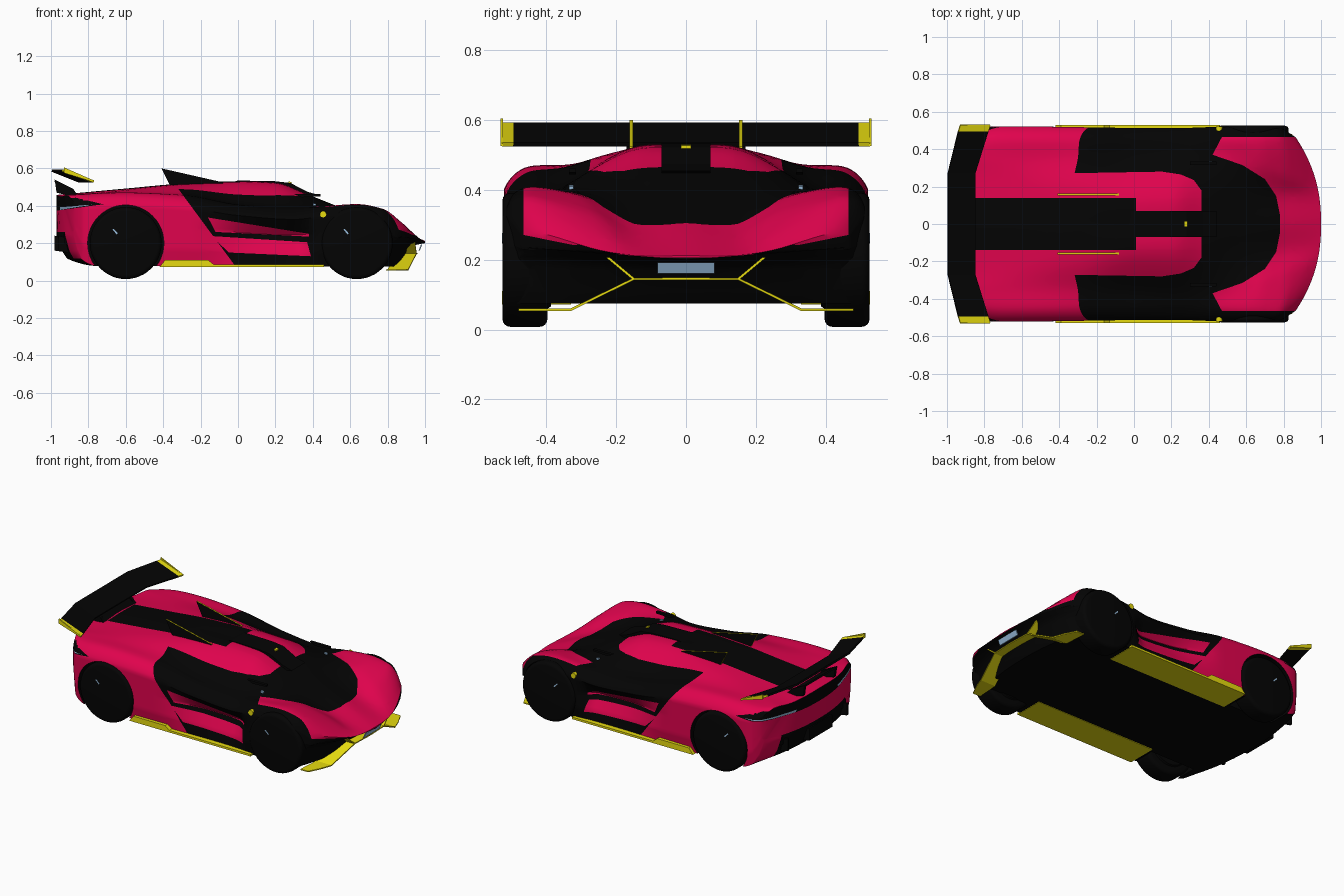
import bpy, bmesh, math
from mathutils import Vector

if "Cube" in bpy.data.objects:
    bpy.data.objects.remove(bpy.data.objects["Cube"])


def material(name, r, g, b):
    m = bpy.data.materials.new(name)
    m.use_nodes = True
    m.diffuse_color = (r, g, b, 1)
    m.node_tree.nodes["Principled BSDF"].inputs["Base Color"].default_value = (r, g, b, 1)
    return m


black = material("black", .0012, .0012, .0012)
pink = material("hot pink", .75, .001, .075)
yellow = material("yellow", .82, .73, .005)
silver = material("pale blue", .3, .48, .68)
BLACK, PINK, SILVER = 0, 1, 2


def finish(name, bm, mats, mirror=False, thickness=0):
    """Turn a bmesh into an object, optionally thickened and mirrored over y."""
    mesh = bpy.data.meshes.new(name)
    bm.to_mesh(mesh)
    bm.free()
    for m in mats:
        mesh.materials.append(m)
    ob = bpy.data.objects.new(name, mesh)
    bpy.context.collection.objects.link(ob)
    if thickness:
        mod = ob.modifiers.new("thickness", "SOLIDIFY")
        mod.thickness, mod.offset = thickness, 0
    if mirror:
        mod = ob.modifiers.new("mirror", "MIRROR")
        mod.use_axis = (False, True, False)
        mod.use_clip = True
    return ob


def prism(name, outline, y0, y1, mat, mirror=True, edge_mat=None):
    """Side outline (x, z) pushed from y0 to y1; rim may take its own colour."""
    bm = bmesh.new()
    face = bm.faces.new([bm.verts.new((x, y0, z)) for x, z in outline])
    out = bmesh.ops.extrude_face_region(bm, geom=[face])["geom"]
    bmesh.ops.translate(bm, vec=(0, y1 - y0, 0), verts=[g for g in out if isinstance(g, bmesh.types.BMVert)])
    bmesh.ops.recalc_face_normals(bm, faces=bm.faces)
    bm.normal_update()
    if edge_mat:
        for f in bm.faces:
            f.material_index = int(abs(f.normal.y) < .5)
    return finish(name, bm, [mat, edge_mat] if edge_mat else [mat], mirror)


def sheet(name, rows, mat, thickness=.01):
    """Thin panel; each row is (y, rear x, rear z, front x, front z)."""
    bm = bmesh.new()
    pairs = [(bm.verts.new((xa, y, za)), bm.verts.new((xb, y, zb))) for y, xa, za, xb, zb in rows]
    for (a, b), (c, d) in zip(pairs, pairs[1:]):
        bm.faces.new((a, b, d, c))
    return finish(name, bm, [mat], True, thickness)


def curve(keys):
    """Smooth, non-overshooting curve through (x, value) keys."""
    slope = [(b[1] - a[1]) / (b[0] - a[0]) for a, b in zip(keys, keys[1:])]
    tan = [slope[0]] + [2 * p * q / (p + q) if p * q > 0 else 0 for p, q in zip(slope, slope[1:])] + [slope[-1]]

    def value(x):
        i = max([k for k in range(len(slope)) if keys[k][0] <= x], default=0)
        h = keys[i + 1][0] - keys[i][0]
        t = (x - keys[i][0]) / h
        s = t * t * (3 - 2 * t)
        return (keys[i][1] * (1 - s) + keys[i + 1][1] * s
                + h * t * (1 - t) * (tan[i] * (1 - t) - tan[i + 1] * t))
    return value


# Body guide curves along the length
roof_z = curve([(-.97, .458), (-.6, .492), (-.3, .518), (0, .528), (.2, .52), (.36, .465), (.55, .39), (.78, .305), (1, .212)])
roof_y = curve([(-.97, .25), (-.3, .19), (0, .16), (.55, .17), (.8, .15), (1, .13)])
belt_y = curve([(-.97, .36), (-.3, .345), (.4, .36), (.65, .33), (.85, .27), (1, .25)])
belt_z = curve([(-.97, .457), (-.6, .472), (-.3, .466), (0, .42), (.3, .403), (.45, .395), (.65, .392), (.8, .348), (.92, .285), (1, .228)])
crown_z = curve([(-.97, .445), (-.6, .464), (-.3, .45), (0, .4), (.3, .375), (.45, .393), (.63, .407), (.84, .382), (.93, .335), (1, .275)])
edge_y = curve([(-.97, .46), (-.9, .505), (-.7, .522), (.2, .512), (.5, .52), (.83, .52), (.9, .51), (1, .465)])
floor_z = curve([(-.97, .24), (-.92, .12), (-.75, .078), (.86, .075), (.93, .185), (1, .2)])
dent = curve([(-.97, 0), (-.25, 0), (.1, .07), (.32, .08), (.44, 0), (1, 0)])


def section(x):
    """Half cross-section from roof centre, over the fender, down to the floor."""
    w, top, low = edge_y(x), crown_z(x), floor_z(x)
    side = lambda f: low + (top - low) * f
    r = Vector((roof_y(x), roof_z(x) - .008 * min(1, 5 * (1 - x))))
    upper = [Vector((-r.x, r.y)), Vector((0, roof_z(x))), r, Vector((belt_y(x), belt_z(x))),
             Vector((w * .885, top)), Vector((w, side(.84))), Vector((w, side(.6)))]
    pts = []
    for a, b, c, d in zip(upper, upper[1:], upper[2:], upper[3:]):
        for k in range(6):
            t = k / 6
            pts.append(b + (c - a) * (t / 2) + (a * 2 - b * 5 + c * 4 - d) * (t * t / 2)
                       + (b * 3 - a - c * 3 + d) * (t ** 3 / 2))
    lower = [upper[5], Vector((w - dent(x), side(.56))), Vector((w - dent(x) * .4, side(.38 if x > .93 else .24))),
             Vector((w * .97, low + .35 * max(0, x - .9))), Vector((0, low))]
    for a, b in zip(lower, lower[1:]):
        pts += [a.lerp(b, k / 6) for k in range(6)]
    return pts + [lower[-1]]


def sweep(x, y):
    """End sections bend towards the middle of the car at their corners."""
    corner = (max(y, 0) / .47) ** 2.3
    return x - corner * (.14 * max(0, (x - .6) / .4) ** 1.5 - .1 * max(0, (-.72 - x) / .25) ** 1.5)


def paint(bm, outline, axes, index, test):
    """Cut the outline into the skin, seen along the remaining axis, and colour it."""
    u, v = axes
    lo = [min(p[k] for p in outline) for k in (0, 1)]
    hi = [max(p[k] for p in outline) for k in (0, 1)]
    edges = list(zip(outline, outline[1:] + outline[:1]))
    for a, b in edges:
        faces = [f for f in bm.faces if all(
            max(q.co[ax] for q in f.verts) > lo[k] and min(q.co[ax] for q in f.verts) < hi[k]
            for k, ax in enumerate(axes))]
        geom = faces + list({e for f in faces for e in f.edges}) + list({q for f in faces for q in f.verts})
        point, normal = Vector(), Vector()
        point[u], point[v] = a
        normal[u], normal[v] = b[1] - a[1], a[0] - b[0]
        bmesh.ops.bisect_plane(bm, geom=geom, plane_co=point, plane_no=normal.normalized(), dist=.0002)
    bm.normal_update()
    for f in bm.faces:
        c = f.calc_center_median()
        inside = sum((a[1] > c[v]) != (b[1] > c[v]) and
                     c[u] < a[0] + (b[0] - a[0]) * (c[v] - a[1]) / (b[1] - a[1])
                     for a, b in edges if a[1] != b[1]) % 2
        if inside and test(c, f.normal):
            f.material_index = index


# Body shell: half loft, painted by cut outlines, mirrored
bm = bmesh.new()
stations = [-.97 + 1.97 * i / 70 for i in range(70)] + [1]
rings = [[bm.verts.new((sweep(x, p.x), max(p.x, 0), p.y)) for p in section(x)] for x in stations]
for a, b in zip(rings, rings[1:]):
    for j in range(len(a) - 1):
        bm.faces.new((a[j], b[j], b[j + 1], a[j + 1]))
for ring in (rings[0], rings[-1][::-1]):
    n = len(ring) - 1
    for i in range(n // 2 - 1):
        bm.faces.new((ring[i], ring[i + 1], ring[n - 1 - i], ring[n - i]))
    bm.faces.new(ring[n // 2 - 1:n // 2 + 2])
TOP, SIDE, FRONT = (0, 1), (0, 2), (1, 2)
facing_up = lambda c, n: n.z > .3
on_side = lambda c, n: n.y > .2
paint(bm, [(-1.1, .6), (-.4, .6), (-.02, .085), (-.02, 0), (-1.1, 0)], SIDE, PINK, lambda c, n: n.z > -.6)
paint(bm, [(-.42, -.1), (-.42, .27), (.15, .28), (.25, .265), (.32, .235), (.36, .18), (.36, -.1)], TOP, PINK, facing_up)
paint(bm, [(-.85, -.1), (-.85, .14), (.01, .14), (.01, .07), (.4, .07), (.4, -.1)], TOP, BLACK, facing_up)
paint(bm, [(.42, .37), (.58, .315), (.7, .24), (.76, .15), (.78, .05), (.78, -.1), (1.1, -.1), (1.1, .465), (.47, .465)],
      TOP, PINK, lambda c, n: n.z > -.3)
paint(bm, [(-.1, .205), (.15, .207), (.47, .272), (.55, .285), (.55, 0), (-.1, 0)], FRONT, BLACK, lambda c, n: c.x > .75)
paint(bm, [(-.1, .26), (.33, .26), (.36, 0), (-.1, 0)], FRONT, BLACK, lambda c, n: c.x < -.84)
paint(bm, [(-.16, .337), (.38, .25), (.38, .235), (-.12, .26)], SIDE, PINK, on_side)
paint(bm, [(-.14, .238), (.37, .205), (.39, .13), (-.05, .15)], SIDE, PINK, on_side)
paint(bm, [(-.72, .408), (-1, .475), (-1, .37)], SIDE, BLACK, lambda c, n: n.z < .7)
paint(bm, [(-.78, .406), (-1, .388), (-1, .37)], SIDE, SILVER, lambda c, n: c.y > .2 and n.z < .7)
body = finish("body_shell", bm, [black, pink, silver], True)


def disc(bm, x, y0, y1, radius, z=.2):
    """Cylinder along y."""
    for q in bmesh.ops.create_cone(bm, cap_ends=True, segments=48, radius1=radius, radius2=radius, depth=y1 - y0)["verts"]:
        q.co = (q.co.x + x, q.co.z + (y0 + y1) / 2, q.co.y + z)


# Wheel arches cut out of the shell: name, x, arch radius, arch depth, tyre face
WHEELS = [("rear", -.6, .204, .36, .52), ("front", .635, .195, .395, .526)]
bm = bmesh.new()
for _, x, radius, inner, _ in WHEELS:
    disc(bm, x, inner, .7, radius)
    disc(bm, x, -.7, -inner, radius)
bmesh.ops.recalc_face_normals(bm, faces=bm.faces)
cutter = finish("arch_cutter", bm, [black])
cutter.hide_render = True
mod = body.modifiers.new("arches", "BOOLEAN")
mod.object, mod.solver = cutter, "EXACT"
bpy.context.view_layer.objects.active = body
for name in [m.name for m in body.modifiers]:
    bpy.ops.object.modifier_apply(modifier=name)
bpy.data.objects.remove(cutter)

# Wheels: rounded tyre, recessed rim and a small bright valve mark
smooth = [body]
for label, x, _, _, face_y in WHEELS:
    bm = bmesh.new()
    disc(bm, x, .397, face_y, .192)
    bmesh.ops.recalc_face_normals(bm, faces=bm.faces)
    rims = [e for e in bm.edges if abs(e.verts[0].co.y - e.verts[1].co.y) < .001]
    bmesh.ops.bevel(bm, geom=rims, offset=.022, segments=4, profile=.5, affect="EDGES")
    bm.normal_update()
    outer = [f for f in bm.faces if f.normal.y > .99 and len(f.verts) > 4]
    bmesh.ops.inset_region(bm, faces=outer, thickness=.03)
    bmesh.ops.inset_region(bm, faces=outer, thickness=.006, depth=-.01)
    smooth.append(finish(label + "_wheel", bm, [black], True))
    prism(label + "_valve_mark", [(x - .072, .272), (x - .066, .277), (x - .042, .252), (x - .048, .247)],
          face_y - .012, face_y + .001, silver)

# Rear wing with yellow tips, end plates and brackets
sheet("rear_wing", [(0, -.995, .588, -.85, .53), (.27, -.995, .588, -.85, .53), (.495, -.94, .588, -.78, .53)], black, .012)
sheet("wing_tip", [(.495, -.94, .588, -.78, .53), (.527, -.93, .588, -.77, .53)], yellow, .012)
prism("wing_end_plate", [(-.93, .605), (-.77, .535), (-.77, .526), (-.93, .575)], .524, .532, yellow)
prism("wing_bracket", [(-.98, .54), (-.97, .47), (-.85, .44), (-.88, .49)], .15, .17, black)
sheet("tail_lip", [(0, -.98, .535, -.86, .46), (.17, -.98, .535, -.86, .46)], black)

# Roof fins, scoop and marker
prism("roof_fin", [(-.41, .6), (-.08, .525), (-.08, .5), (-.36, .5)], .152, .162, black, True, yellow)
prism("roof_scoop", [(-.05, .52), (.0, .535), (.2, .531), (.28, .522), (.37, .475), (.44, .455), (.36, .44)], -.07, .07, black, False)
prism("roof_marker", [(.27, .518), (.27, .53), (.285, .527), (.285, .51)], -.014, .014, yellow, False)

# Side sills, fender markers, mirrors and their bright glints
prism("side_sill", [(-.42, .0725), (-.39, .11), (-.16, .11), (-.13, .086), (.46, .086), (.46, .0725)], .33, .528, yellow)
bm = bmesh.new()
disc(bm, .455, .48, .52, .017, .355)
smooth.append(finish("fender_marker", bm, [yellow], True))
prism("mirror", [(.3, .462), (.44, .462), (.44, .45), (.34, .445)], .315, .335, black)
prism("mirror_glint", [(.4, .39), (.4, .414), (.418, .41), (.418, .39)], .322, .336, silver)

# Front splitter, its upright struts and the plate
sheet("front_splitter", [(0, .85, .145, .96, .145), (.15, .85, .145, .955, .145), (.33, .8, .057, .91, .057),
                         (.4, .795, .057, .885, .057), (.48, .79, .057, .845, .057)], yellow, .007)
sheet("splitter_strut", [(.15, .86, .145, .955, .145), (.24, .86, .22, .945, .22)], yellow, .007)
prism("number_plate", [(.965, .16), (.972, .16), (.985, .192), (.978, .192)], -.082, .082, silver, False)

# Rear diffuser with a centre block and side fins
prism("rear_diffuser", [(-.93, .25), (-.93, .2), (-.75, .09), (-.72, .2)], -.33, .33, black, False)
prism("diffuser_block", [(-.98, .24), (-.98, .16), (-.91, .15), (-.75, .08), (-.8, .2)], -.12, .12, black, False)
prism("diffuser_fin", [(-.96, .24), (-.96, .16), (-.91, .15), (-.75, .08), (-.8, .2)], .3, .315, black)

for ob in smooth:
    bpy.ops.object.select_all(action="DESELECT")
    ob.select_set(True)
    bpy.context.view_layer.objects.active = ob
    bpy.ops.object.shade_smooth_by_angle(angle=math.radians(35))
